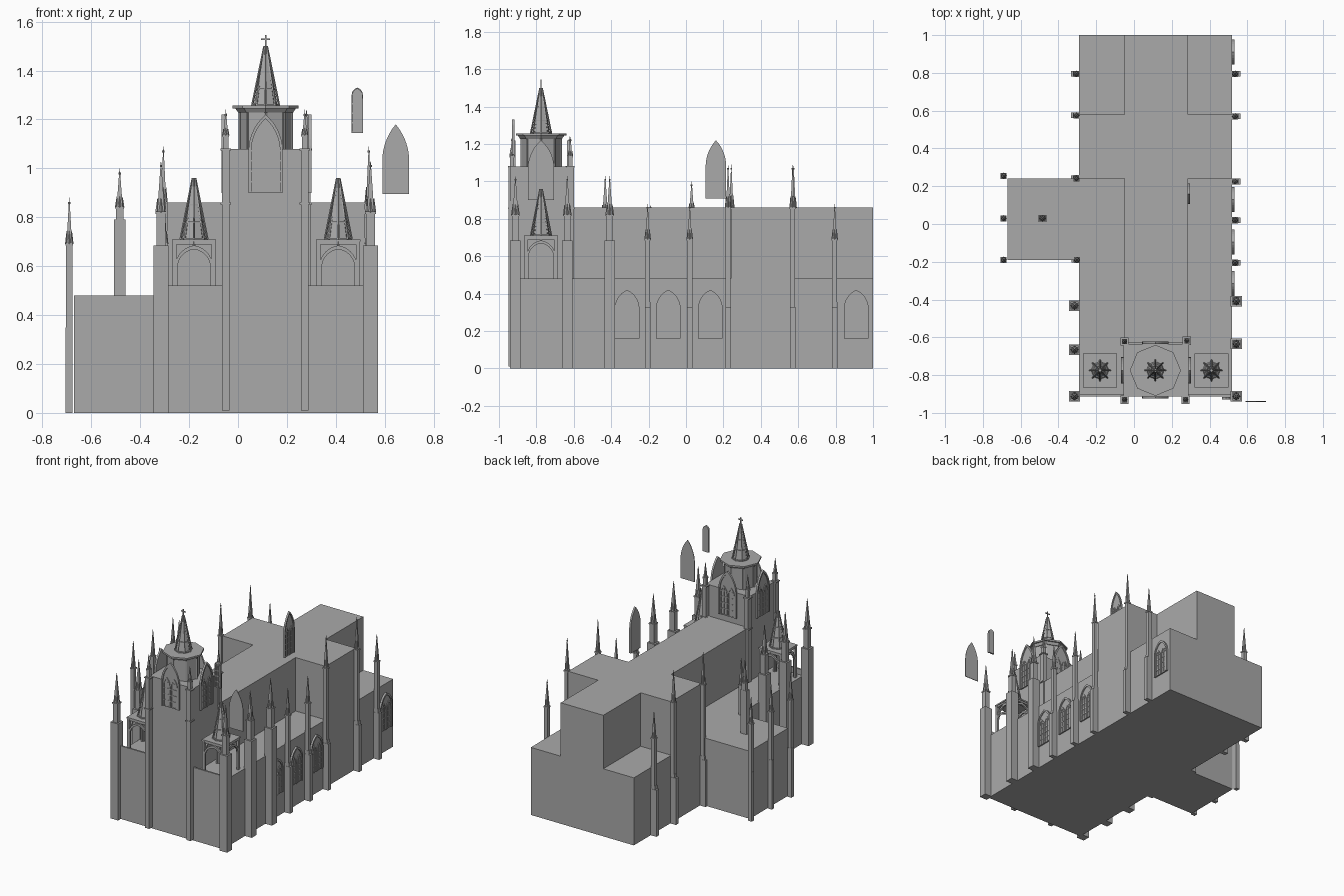
import bpy, bmesh, math
from mathutils import Matrix, Vector

if "Cube" in bpy.data.objects:
    bpy.data.objects.remove(bpy.data.objects["Cube"])

stone = bpy.data.materials.new("grey_stone")
stone.diffuse_color = (0.4, 0.4, 0.4, 1)
stone.use_nodes = True
stone.node_tree.nodes["Principled BSDF"].inputs["Base Color"].default_value = stone.diffuse_color


def finish(bm, name):
    bmesh.ops.recalc_face_normals(bm, faces=bm.faces[:])
    me = bpy.data.meshes.new(name)
    bm.to_mesh(me)
    bm.free()
    me.materials.append(stone)
    ob = bpy.data.objects.new(name, me)
    bpy.context.collection.objects.link(ob)
    return ob


def box(bm, x0, x1, y0, y1, z0, z1, M=Matrix()):
    m = Matrix.Translation(((x0+x1)/2, (y0+y1)/2, (z0+z1)/2)) @ Matrix.Diagonal((x1-x0, y1-y0, z1-z0, 1))
    bmesh.ops.create_cube(bm, size=1, matrix=M @ m)


def cone(bm, x, y, z0, z1, r0, r1, n, turn=0.0):
    m = Matrix.Translation((x, y, (z0+z1)/2)) @ Matrix.Rotation(turn, 4, 'Z')
    bmesh.ops.create_cone(bm, cap_ends=True, segments=n, radius1=r0, radius2=max(r1, 0.0005),
                          depth=z1-z0, matrix=m)


def rod(bm, a, b, r):
    a, b = Vector(a), Vector(b)
    m = Matrix.Translation((a+b)/2) @ (b-a).to_track_quat('Z', 'Y').to_matrix().to_4x4()
    bmesh.ops.create_cone(bm, cap_ends=True, segments=4, radius1=r, radius2=r, depth=(b-a).length, matrix=m)


def arch_pts(w, z0, zs, zt, n=7):
    """Outline of a pointed arch, from lower right over the tip to lower left."""
    h = zt - zs
    c = (h*h - w*w) / (2*w)
    top = math.atan2(h, c)
    right = [((w+c)*math.cos(top*i/n) - c, zs + (w+c)*math.sin(top*i/n)) for i in range(n)]
    right = [(w, z0)] + right
    return right + [(0, zt)] + [(-x, z) for x, z in reversed(right)]


def arch_plate(bm, M, w, z0, zs, zt, y0, y1):
    pts = arch_pts(w, z0, zs, zt)
    f = bm.faces.new([bm.verts.new(M @ Vector((x, y0, z))) for x, z in pts])
    r = bmesh.ops.extrude_face_region(bm, geom=[f])
    d = M.to_3x3() @ Vector((0, y1-y0, 0))
    bmesh.ops.translate(bm, vec=d, verts=[v for v in r['geom'] if isinstance(v, bmesh.types.BMVert)])
    bm.faces.new(f.verts[:]) if not f.is_valid else None


def arch_band(bm, M, w, z0, zs, zt, t, y0, y1):
    out = arch_pts(w, z0, zs, zt)
    inn = arch_pts(w-t, z0, zs, zt-1.5*t)
    rows = [[bm.verts.new(M @ Vector((x, y, z))) for x, z in p] for p, y in
            ((out, y0), (inn, y0), (inn, y1), (out, y1))]
    n = len(out)
    for k in range(4):
        a, b = rows[k], rows[(k+1) % 4]
        for i in range(n-1):
            bm.faces.new((a[i], a[i+1], b[i+1], b[i]))
    for i in (0, n-1):
        bm.faces.new([r[i] for r in rows])


def window(name, x, y, turn, w, z0, zs, zt, plate=True):
    """Pointed window facing local -y, with frame, mullions and bars."""
    bm = bmesh.new()
    M = Matrix.Translation((x, y, 0)) @ Matrix.Rotation(turn, 4, 'Z')
    if plate:
        arch_plate(bm, M, w, z0, zs, zt, -0.003, 0.003)
    arch_band(bm, M, w, z0, zs, zt, w*0.16, -0.010, 0.003)
    for s in (-1, 1):
        Ms = M @ Matrix.Translation((s*w*0.42, 0, 0))
        arch_band(bm, Ms, w*0.38, z0, zs-0.02, zs+w*0.55, w*0.1, -0.008, 0)
        box(bm, -w*0.04, w*0.04, -0.007, 0, z0, zs+w*0.4, Ms)
    for i in range(5):
        z = z0 + (zs-z0)*i/4
        box(bm, -w*0.9, w*0.9, -0.006, 0, z, z+0.006, M)
    finish(bm, name)


# main church volumes
bm = bmesh.new()
box(bm, -0.29, 0.52, -0.91, 1.0, 0.0, 0.48)
finish(bm, "aisles")
bm = bmesh.new()
box(bm, -0.05, 0.285, -0.63, 1.0, 0.4, 0.86)
finish(bm, "nave")
bm = bmesh.new()
box(bm, -0.29, 0.52, 0.24, 0.58, 0.4, 0.86)
finish(bm, "transept")
bm = bmesh.new()
box(bm, -0.67, -0.28, -0.19, 0.24, 0.0, 0.48)
finish(bm, "side_chapel")
bm = bmesh.new()
box(bm, -0.055, 0.288, -0.912, -0.635, 0.0, 1.08)
finish(bm, "tower")
bm = bmesh.new()
for x0, x1 in ((-0.29, -0.05), (0.285, 0.52)):
    box(bm, x0, x1, -0.912, -0.90, 0.4, 0.52)
finish(bm, "front_parapet")


def pinnacle(bm, x, y, z0, zm, z1, r):
    """Square shaft with gablets, a steep spire and a finial."""
    box(bm, x-r, x+r, y-r, y+r, z0, zm)
    box(bm, x-r*1.2, x+r*1.2, y-r*1.2, y+r*1.2, zm-0.006, zm+0.004)
    cone(bm, x, y, zm, z1, r*1.2, 0.001, 4, math.pi/4)
    for k in range(4):
        a = k*math.pi/2
        cone(bm, x+r*0.8*math.cos(a), y+r*0.8*math.sin(a), zm, zm+(z1-zm)*0.28, r*0.5, 0, 4)
    cone(bm, x, y, z1-0.025, z1-0.017, 0.005, 0.005, 4)


# big stepped corner buttresses along the front part
for x in (-0.315, 0.542):
    for y in (-0.912, -0.65, -0.42):
        bm = bmesh.new()
        d = (0.015 if y == -0.65 else 0.012 if y == -0.42 else 0) * (1 if x > 0 else -1)
        yy = y + d
        box(bm, x-0.03, x+0.03, yy-0.028, yy+0.028, 0.0, 0.685)
        pinnacle(bm, x, yy, 0.685, 0.82, 1.03, 0.018)
        finish(bm, "large_buttress")

# slim buttresses: x, y, outward x direction, shaft top, spire tip
slim = [(0.535, 0.795, 1, 0.69, 0.88), (0.535, 0.57, 1, 0.86, 1.09), (0.535, 0.225, 1, 0.86, 1.09),
        (0.535, 0.02, 1, 0.69, 0.88), (0.535, -0.205, 1, 0.69, 0.88),
        (-0.305, 0.795, -1, 0.69, 0.88), (-0.305, 0.575, -1, 0.86, 1.09), (-0.305, 0.242, -1, 0.86, 1.09),
        (-0.302, -0.19, -1, 0.69, 0.88)]
for x, y, s, zm, zt in slim:
    bm = bmesh.new()
    a, b = sorted((x - s*0.02, x + s*0.029))
    box(bm, a, b, y-0.015, y+0.015, 0.0, 0.33)
    a, b = sorted((x - s*0.02, x + s*0.018))
    box(bm, a, b, y-0.014, y+0.014, 0.33, 0.355)
    pinnacle(bm, x, y, 0.35, zm, zt, 0.0135)
    finish(bm, "slim_buttress")
for y in (0.255, 0.03, -0.19):
    bm = bmesh.new()
    box(bm, -0.705, -0.676, y-0.014, y+0.014, 0.0, 0.35)
    pinnacle(bm, -0.69, y, 0.35, 0.69, 0.88, 0.0135)
    finish(bm, "chapel_pier")

# tall chapel roof pinnacle
bm = bmesh.new()
box(bm, -0.508, -0.46, 0.014, 0.046, 0.0, 0.79)
pinnacle(bm, -0.484, 0.03, 0.79, 0.84, 1.0, 0.015)
finish(bm, "chapel_pinnacle")

# tower corner shafts
for x, y in ((-0.05, -0.93), (0.273, -0.93), (-0.05, -0.622), (0.28, -0.618)):
    bm = bmesh.new()
    box(bm, x-0.016, x+0.016, y-0.018, y+0.018, 0.01, 1.08)
    for z in (0.853, 1.074):
        box(bm, x-0.022, x+0.022, y-0.022, y+0.022, z, z+0.008)
    pinnacle(bm, x, y, 1.08, 1.135, 1.24, 0.0115)
    finish(bm, "tower_corner_shaft")


def spire(name, x, y, z0, z1, r):
    """Eight-sided spire with ribs, rings and a finial."""
    bm = bmesh.new()
    cone(bm, x, y, z0, z1, r*0.88, 0.004, 8)
    for k in range(8):
        a = k*math.pi/4
        c, s = math.cos(a), math.sin(a)
        rod(bm, (x+c*r, y+s*r, z0), (x+c*0.005, y+s*0.005, z1), 0.0045)
    for t in (0.0, 0.27, 0.55):
        q = r*(1-t)+0.002
        z = z0+(z1-z0)*t
        cone(bm, x, y, z, z+0.006, q, q, 8)
    finish(bm, name)


# tower crown
CX, CY = 0.113, -0.775
bm = bmesh.new()
cone(bm, CX, CY, 1.08, 1.235, 0.106, 0.106, 8)
for k in range(8):
    a = k*math.pi/4
    px, py = CX+0.104*math.cos(a), CY+0.104*math.sin(a)
    rod(bm, (px, py, 1.08), (px, py, 1.235), 0.007)
finish(bm, "lantern_drum")
bm = bmesh.new()
cone(bm, CX, CY, 1.228, 1.245, 0.112, 0.124, 8)
cone(bm, CX, CY, 1.245, 1.257, 0.135, 0.135, 8)
finish(bm, "lantern_cornice")
spire("tower_spire", CX, CY, 1.257, 1.50, 0.055)
bm = bmesh.new()
box(bm, CX-0.003, CX+0.003, CY-0.003, CY+0.003, 1.49, 1.545)
box(bm, CX-0.018, CX+0.018, CY-0.003, CY+0.003, 1.526, 1.532)
finish(bm, "spire_cross")

# belfry windows with pointed heads rising above the tower walls
for name, x, y, turn in (("front", CX, -0.915, 0), ("right", 0.291, CY, math.pi/2),
                         ("back", CX, -0.632, math.pi), ("left", -0.058, CY, -math.pi/2)):
    window("belfry_window_" + name, x, y, turn, 0.07, 0.90, 1.07, 1.22)

# open corner turrets with spires
for x in (-0.18, 0.41):
    bm = bmesh.new()
    for sx in (-1, 1):
        for sy in (-1, 1):
            px, py = x+sx*0.08, CY+sy*0.08
            box(bm, px-0.008, px+0.008, py-0.008, py+0.008, 0.47, 0.70)
    for k in range(4):
        M = Matrix.Translation((x, CY, 0)) @ Matrix.Rotation(k*math.pi/2, 4, 'Z')
        arch_band(bm, M, 0.078, 0.48, 0.595, 0.685, 0.011, -0.087, -0.075)
        rod(bm, M @ Vector((0, -0.08, 0.68)), M @ Vector((0, -0.08, 0.70)), 0.006)
    box(bm, x-0.085, x+0.085, CY-0.085, CY+0.085, 0.688, 0.70)
    box(bm, x-0.09, x+0.09, CY-0.09, CY+0.09, 0.70, 0.71)
    finish(bm, "open_turret")
    spire("turret_spire", x, CY, 0.71, 0.96, 0.055)

# right aisle windows
for y in (-0.315, -0.095, 0.13, 0.91):
    window("aisle_window", 0.523, y, math.pi/2, 0.066, 0.16, 0.32, 0.42)

# loose window panels that stand clear of the walls
window("nave_clear_panel", 0.286, 0.16, math.pi/2, 0.055, 0.91, 1.08, 1.22)
bm = bmesh.new()
arch_plate(bm, Matrix.Translation((0.645, -0.94, 0)), 0.055, 0.895, 1.03, 1.18, -0.002, 0.002)
finish(bm, "plain_panel")
window("narrow_panel", 0.488, -0.92, 0, 0.023, 1.145, 1.30, 1.33)
